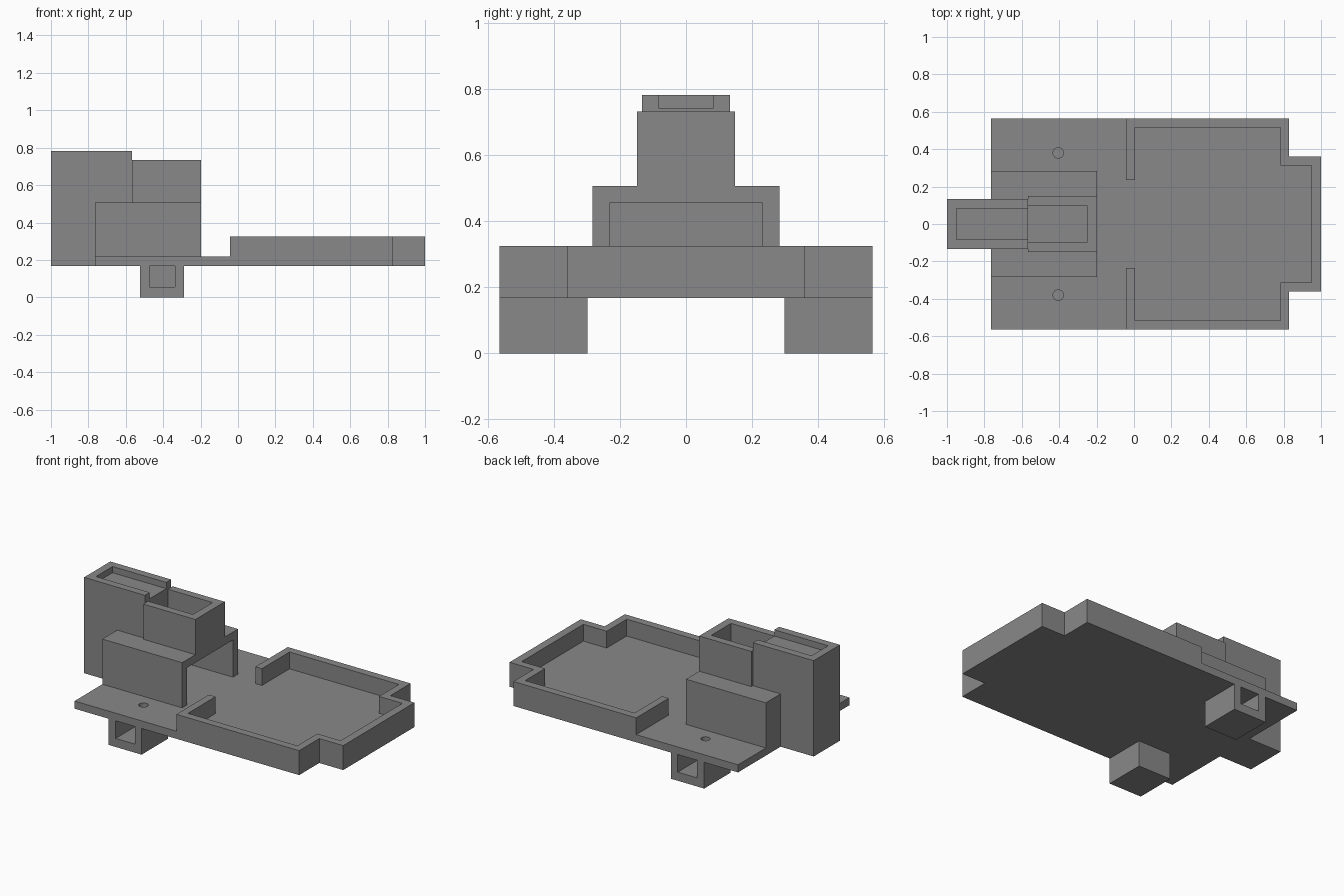
import bpy, bmesh, math

if "Cube" in bpy.data.objects:
    bpy.data.objects.remove(bpy.data.objects["Cube"])

grey = bpy.data.materials.new("plain grey")
grey.diffuse_color = (0.25, 0.25, 0.25, 1)
grey.use_nodes = True
grey.node_tree.nodes["Principled BSDF"].inputs["Base Color"].default_value = grey.diffuse_color


def prism(name, outline, z0, z1):
    """Extrude an xy outline from z0 to z1."""
    bm = bmesh.new()
    face = bm.faces.new([bm.verts.new((x, y, z0)) for x, y in outline])
    top = bmesh.ops.extrude_face_region(bm, geom=[face])["geom"]
    for v in top:
        if isinstance(v, bmesh.types.BMVert):
            v.co.z = z1
    bmesh.ops.recalc_face_normals(bm, faces=bm.faces)
    mesh = bpy.data.meshes.new(name)
    bm.to_mesh(mesh)
    bm.free()
    mesh.materials.append(grey)
    ob = bpy.data.objects.new(name, mesh)
    bpy.context.collection.objects.link(ob)
    return ob


def box(name, x0, x1, y0, y1, z0, z1):
    return prism(name, [(x0, y0), (x1, y0), (x1, y1), (x0, y1)], z0, z1)


def rod(name, x, y, r, z0, z1, n=24):
    ring = [(x + r * math.cos(2 * math.pi * i / n),
             y + r * math.sin(2 * math.pi * i / n)) for i in range(n)]
    return prism(name, ring, z0, z1)


def mirrored(half):
    """Close a half outline (y < 0, running front to back) across y = 0."""
    return half + [(x, -y) for x, y in reversed(half)]


def cut(target, *cutters):
    """Subtract the cutters from the target and remove them."""
    bpy.context.view_layer.objects.active = target
    for c in cutters:
        c.hide_render = True
        m = target.modifiers.new("cut", "BOOLEAN")
        m.operation, m.solver, m.object = "DIFFERENCE", "EXACT", c
        bpy.ops.object.modifier_apply(modifier=m.name)
        bpy.data.objects.remove(c)


BOT, FLOOR, RIM = 0.168, 0.217, 0.325

# Tray with an end tab, hollowed by a pocket that opens towards the rear
tray = prism("tray", mirrored([(-0.042, -0.565), (0.83, -0.565),
                               (0.83, -0.361), (1.0, -0.361)]), BOT, RIM)
cut(tray, prism("pocket", mirrored([(-0.1, -0.235), (0.005, -0.235), (0.005, -0.515),
                                    (0.782, -0.515), (0.782, -0.313), (0.948, -0.313)]),
                FLOOR, 0.5))

# Rear plate with two round holes
plate = box("rear_plate", -0.765, -0.042, -0.565, 0.565, BOT, FLOOR)
for s in (-1, 1):
    cut(plate, rod("hole", -0.405, s * 0.38, 0.028, 0.1, 0.3))

# Lower housing, open towards the tray and up into the shaft
housing = box("housing", -0.765, -0.198, -0.283, 0.283, FLOOR, 0.507)
cut(housing,
    box("cavity", -0.715, 0.0, -0.232, 0.232, 0.1, 0.456),
    box("opening", -0.568, -0.25, -0.1, 0.1, 0.4, 0.6))

# Shaft on top of the housing
shaft = box("shaft", -0.568, -0.198, -0.149, 0.149, 0.507, 0.733)
cut(shaft, box("bore", -0.7, -0.25, -0.1, 0.1, 0.4, 0.9))

# Rear tower, with a shallow channel on top that leads into the shaft
tower = box("tower", -1.0, -0.568, -0.133, 0.133, BOT, 0.783)
cut(tower,
    box("channel", -0.95, -0.5, -0.084, 0.084, 0.743, 0.9),
    box("housing_clearance", -0.715, -0.5, -0.2, 0.2, FLOOR, 0.456))

# Feet with blind square sockets that open outwards
for s, side in ((-1, "front"), (1, "back")):
    y0, y1 = sorted((s * 0.298, s * 0.565))
    foot = box(side + "_foot", -0.525, -0.289, y0, y1, 0.0, BOT)
    y0, y1 = sorted((s * 0.35, s * 0.7))
    cut(foot, box("socket", -0.473, -0.337, y0, y1, 0.055, 0.3))
